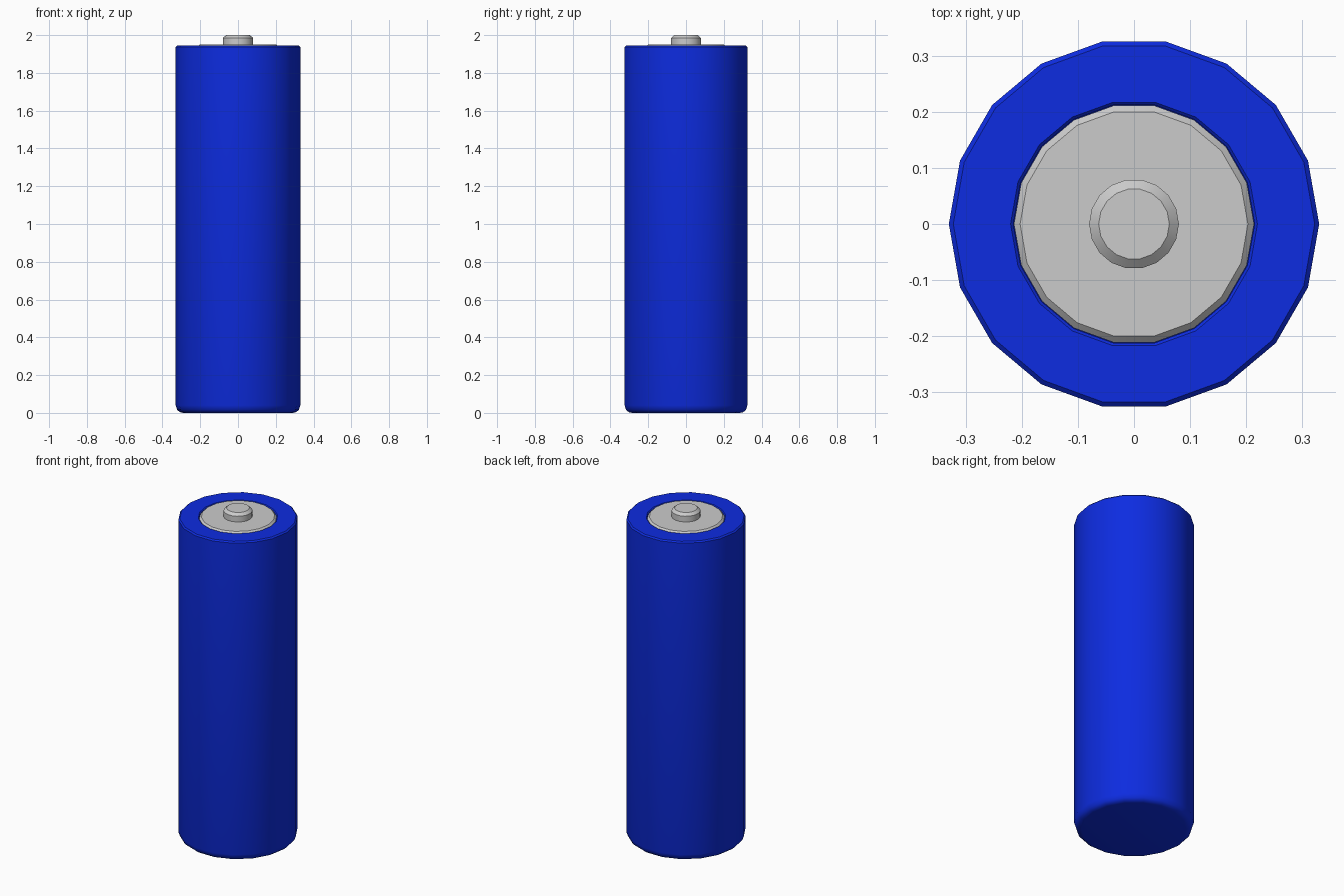
import bpy, bmesh
from math import cos, sin, tau, radians

if "Cube" in bpy.data.objects:
    bpy.data.objects.remove(bpy.data.objects["Cube"])

SIDES = 18


def lathe(name, profile, colour=None):
    """Revolve (radius, z) points around z and cap both ends."""
    bm = bmesh.new()
    rings = [[bm.verts.new((r * cos(tau * i / SIDES), r * sin(tau * i / SIDES), z))
              for i in range(SIDES)] for r, z in profile]
    for a, b in zip(rings, rings[1:]):
        for i in range(SIDES):
            j = (i + 1) % SIDES
            bm.faces.new((a[i], a[j], b[j], b[i]))
    bm.faces.new(rings[0][::-1])
    bm.faces.new(rings[-1])
    bmesh.ops.recalc_face_normals(bm, faces=bm.faces)
    mesh = bpy.data.meshes.new(name)
    bm.to_mesh(mesh)
    bm.free()
    obj = bpy.data.objects.new(name, mesh)
    bpy.context.collection.objects.link(obj)
    if colour:
        mat = bpy.data.materials.new(name + "_colour")
        mat.diffuse_color = colour
        mat.use_nodes = True
        mat.node_tree.nodes["Principled BSDF"].inputs["Base Color"].default_value = mat.diffuse_color
        mesh.materials.append(mat)
    bpy.ops.object.select_all(action='DESELECT')
    obj.select_set(True)
    bpy.context.view_layer.objects.active = obj
    bpy.ops.object.shade_smooth_by_angle(angle=radians(35))
    return obj


# Blue casing: rounded bottom, small top bevel, shallow recess for the cap
lathe("casing", [(0.29, 0), (0.308, 0.004), (0.322, 0.016), (0.33, 0.04),
                 (0.33, 1.937), (0.322, 1.945), (0.22, 1.945),
                 (0.215, 1.94), (0.215, 1.93)], (0.004, 0.025, 0.75, 1))

# Grey metal cap plate with the raised terminal button
lathe("terminal_cap", [(0.214, 1.925), (0.214, 1.939), (0.203, 1.95),
                       (0.08, 1.95), (0.08, 1.985), (0.063, 2.0)])
